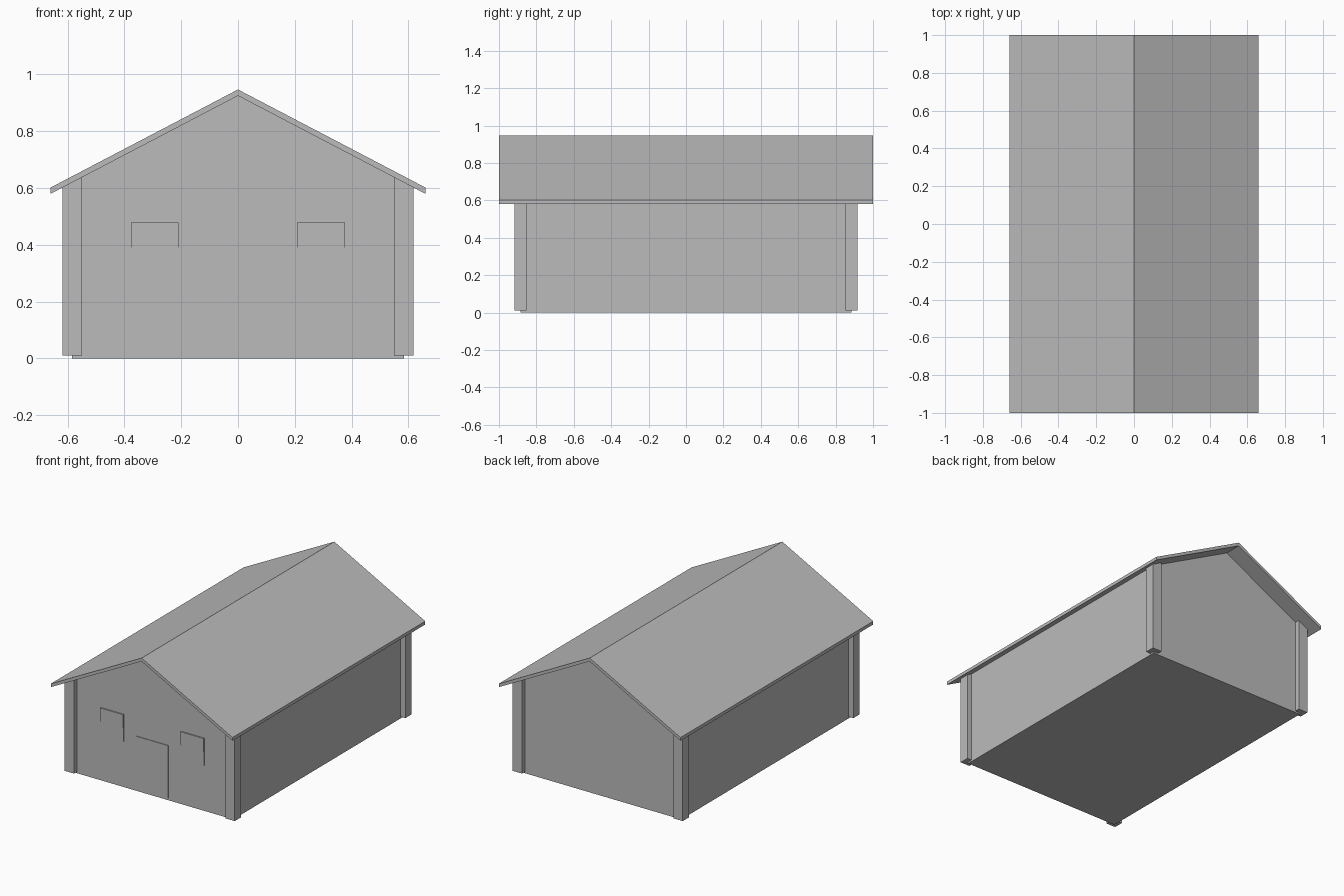
import bpy

old = bpy.data.objects.get("Cube")
if old:
    bpy.data.objects.remove(old, do_unlink=True)

# One plain grey for the whole building
grey = bpy.data.materials.new("plain grey")
grey.use_nodes = True
grey.diffuse_color = (0.5, 0.5, 0.5, 1)
grey.node_tree.nodes["Principled BSDF"].inputs["Base Color"].default_value = (0.5, 0.5, 0.5, 1)

RIDGE, EAVE_X, SLOPE, THICK = 0.925, 0.66, 0.523, 0.022


def under_roof(x):
    """Height of the roof underside at x."""
    return RIDGE - SLOPE * abs(x)


def extrude_profile(name, profile, y0, y1):
    """Prism from a counter-clockwise (x, z) profile, seen from the front."""
    n = len(profile)
    verts = [(x, y, z) for y in (y0, y1) for x, z in profile]
    faces = [tuple(range(n)), tuple(reversed(range(n, 2 * n)))]
    faces += [(i, i + n, (i + 1) % n + n, (i + 1) % n) for i in range(n)]
    mesh = bpy.data.meshes.new(name)
    mesh.from_pydata(verts, [], faces)
    mesh.materials.append(grey)
    obj = bpy.data.objects.new(name, mesh)
    bpy.context.collection.objects.link(obj)
    return obj


def panel(name, x0, x1, z0, z1, depth):
    """Thin plate standing proud of the front wall."""
    outline = [(x0, z0), (x1, z0), (x1, z1), (x0, z1)]
    return extrude_profile(name, outline, -WALL_Y - depth, -WALL_Y + 0.005)


# Gabled walls
WALL_X, WALL_Y = 0.585, 0.885
extrude_profile("walls", [(-WALL_X, 0), (WALL_X, 0), (WALL_X, under_roof(WALL_X)),
                          (0, RIDGE), (-WALL_X, under_roof(WALL_X))], -WALL_Y, WALL_Y)

# Overhanging roof
eave = under_roof(EAVE_X)
extrude_profile("roof", [(-EAVE_X, eave), (0, RIDGE), (EAVE_X, eave),
                         (EAVE_X, eave + THICK), (0, RIDGE + THICK),
                         (-EAVE_X, eave + THICK)], -1, 1)

# Corner posts, cut to the roof slope
for side, sx in (("left", 1), ("right", -1)):
    x0, x1 = sorted((sx * 0.55, sx * 0.618))
    post = [(x0, 0.01), (x1, 0.01), (x1, under_roof(x1)), (x0, under_roof(x0))]
    for end, sy in (("front", -1), ("back", 1)):
        y0, y1 = sorted((sy * 0.853, sy * 0.917))
        extrude_profile(f"{end}_{side}_post", post, y0, y1)

# Door
panel("door", -0.115, 0.115, 0.015, 0.36, 0.004)

# Sash windows, upper sash slightly in front of the lower one
for side, x0 in (("left", 0.208), ("right", -0.377)):
    panel(f"{side}_window_upper_sash", x0, x0 + 0.168, 0.39, 0.478, 0.008)
    panel(f"{side}_window_lower_sash", x0, x0 + 0.168, 0.30, 0.39, 0.005)
